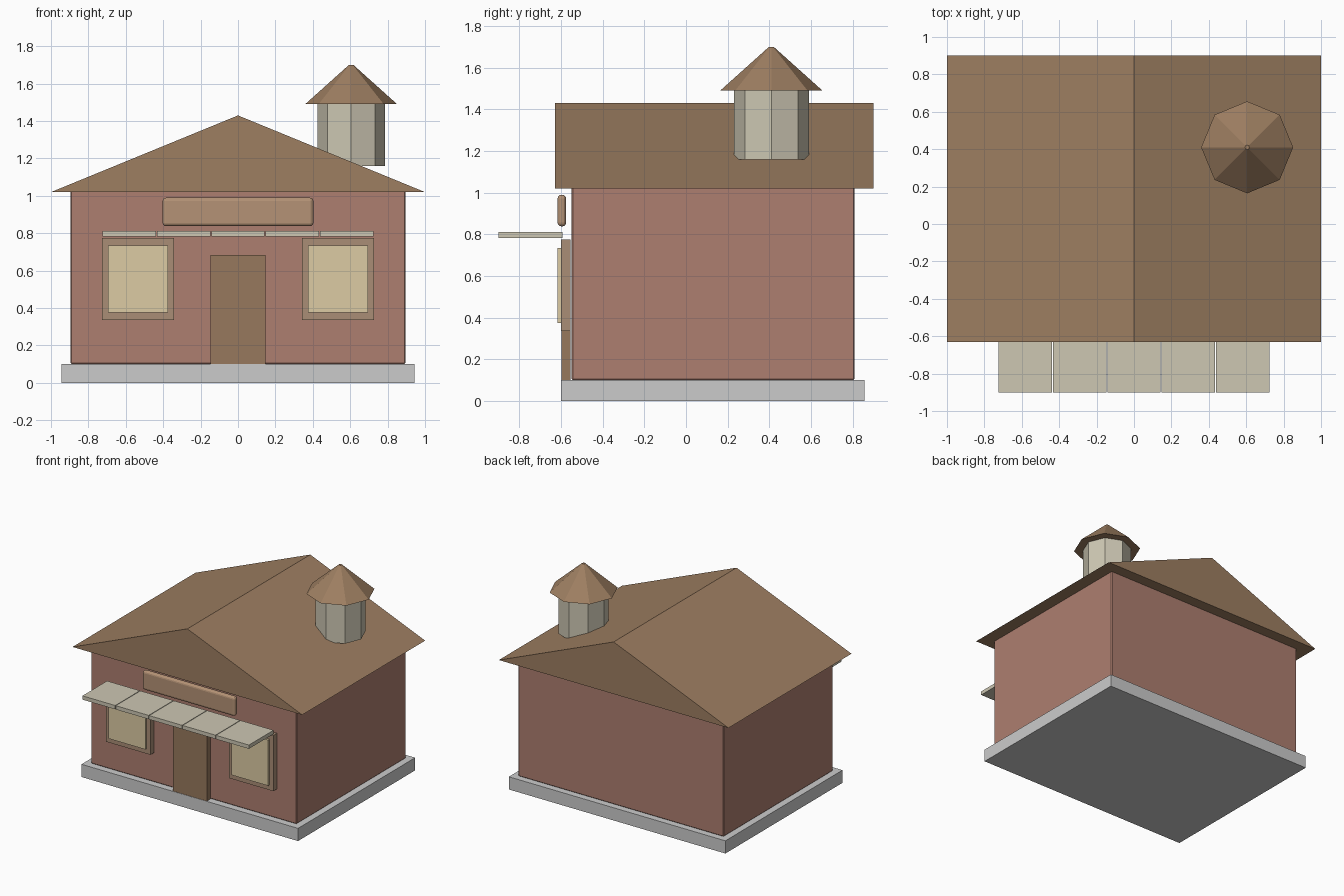
import bpy, bmesh, math

if "Cube" in bpy.data.objects:
    bpy.data.objects.remove(bpy.data.objects["Cube"])


def material(name, rgb):
    m = bpy.data.materials.new(name)
    m.diffuse_color = (*rgb, 1)
    m.use_nodes = True
    m.node_tree.nodes["Principled BSDF"].inputs["Base Color"].default_value = m.diffuse_color
    return m


WALL = material("wall_brick", (0.42, 0.21, 0.16))
ROOF = material("roof_brown", (0.34, 0.21, 0.12))
FRAME = material("frame_brown", (0.40, 0.27, 0.18))
DOOR = material("door_brown", (0.31, 0.19, 0.11))
GLASS = material("window_cream", (0.72, 0.60, 0.37))
BEIGE = material("beige", (0.61, 0.57, 0.45))
SIGN = material("sign_tan", (0.46, 0.29, 0.18))


def finish(name, bm, mat):
    bmesh.ops.recalc_face_normals(bm, faces=bm.faces)
    mesh = bpy.data.meshes.new(name)
    bm.to_mesh(mesh)
    bm.free()
    ob = bpy.data.objects.new(name, mesh)
    bpy.context.collection.objects.link(ob)
    if mat:
        mesh.materials.append(mat)
    return ob


def box(name, x, y, z, mat=None, bevel=0, segments=1):
    """Box from (min, max) pairs per axis, with an optional bevel."""
    bm = bmesh.new()
    bmesh.ops.create_cube(bm, size=1)
    for v in bm.verts:
        v.co = [(r[0] + r[1]) / 2 + c * (r[1] - r[0]) for c, r in zip(v.co, (x, y, z))]
    ob = finish(name, bm, mat)
    if bevel:
        mod = ob.modifiers.new("bevel", "BEVEL")
        mod.width, mod.segments = bevel, segments
    return ob


def octagon(name, r1, r2, z, mat):
    """Eight-sided tower section with corners on the axes."""
    bm = bmesh.new()
    bmesh.ops.create_cone(bm, cap_ends=True, segments=8, radius1=r1, radius2=r2, depth=z[1] - z[0])
    bmesh.ops.translate(bm, verts=bm.verts, vec=(0.605, 0.41, (z[0] + z[1]) / 2))
    return finish(name, bm, mat)


# Plinth and walls
box("base", (-0.943, 0.943), (-0.60, 0.857), (0, 0.10))
box("walls", (-0.895, 0.895), (-0.55, 0.81), (0.10, 1.03), WALL, 0.006)

# Gable roof: triangle extruded front to back
bm = bmesh.new()
tri = bm.faces.new([bm.verts.new(p) for p in ((-1, -0.63, 1.02), (1, -0.63, 1.02), (0, -0.63, 1.43))])
ext = bmesh.ops.extrude_face_region(bm, geom=[tri], use_keep_orig=True)
bmesh.ops.translate(bm, vec=(0, 1.53, 0),
                    verts=[g for g in ext["geom"] if isinstance(g, bmesh.types.BMVert)])
finish("roof", bm, ROOF)

# Roof turret
octagon("turret", 0.18, 0.18, (1.16, 1.495), BEIGE)
octagon("turret_roof", 0.246, 0.012, (1.49, 1.70), ROOF)

# Door and windows
box("door", (-0.147, 0.147), (-0.597, -0.555), (0.10, 0.685), DOOR)
for side, cx in (("left", -0.535), ("right", 0.535)):
    box(f"window_frame_{side}", (cx - 0.193, cx + 0.193), (-0.60, -0.555), (0.335, 0.775), FRAME)
    box(f"window_pane_{side}", (cx - 0.16, cx + 0.16), (-0.617, -0.58), (0.375, 0.735), GLASS)

# Sign board with rounded edges
sign = box("sign_board", (-0.403, 0.403), (-0.617, -0.576), (0.838, 0.99), SIGN, 0.018, 3)
for poly in sign.data.polygons:
    poly.use_smooth = False

# Awning of five slabs
for i in range(5):
    cx = (i - 2) * 0.291
    box(f"awning_slab_{i + 1}", (cx - 0.143, cx + 0.143), (-0.90, -0.593), (0.782, 0.812), BEIGE)
